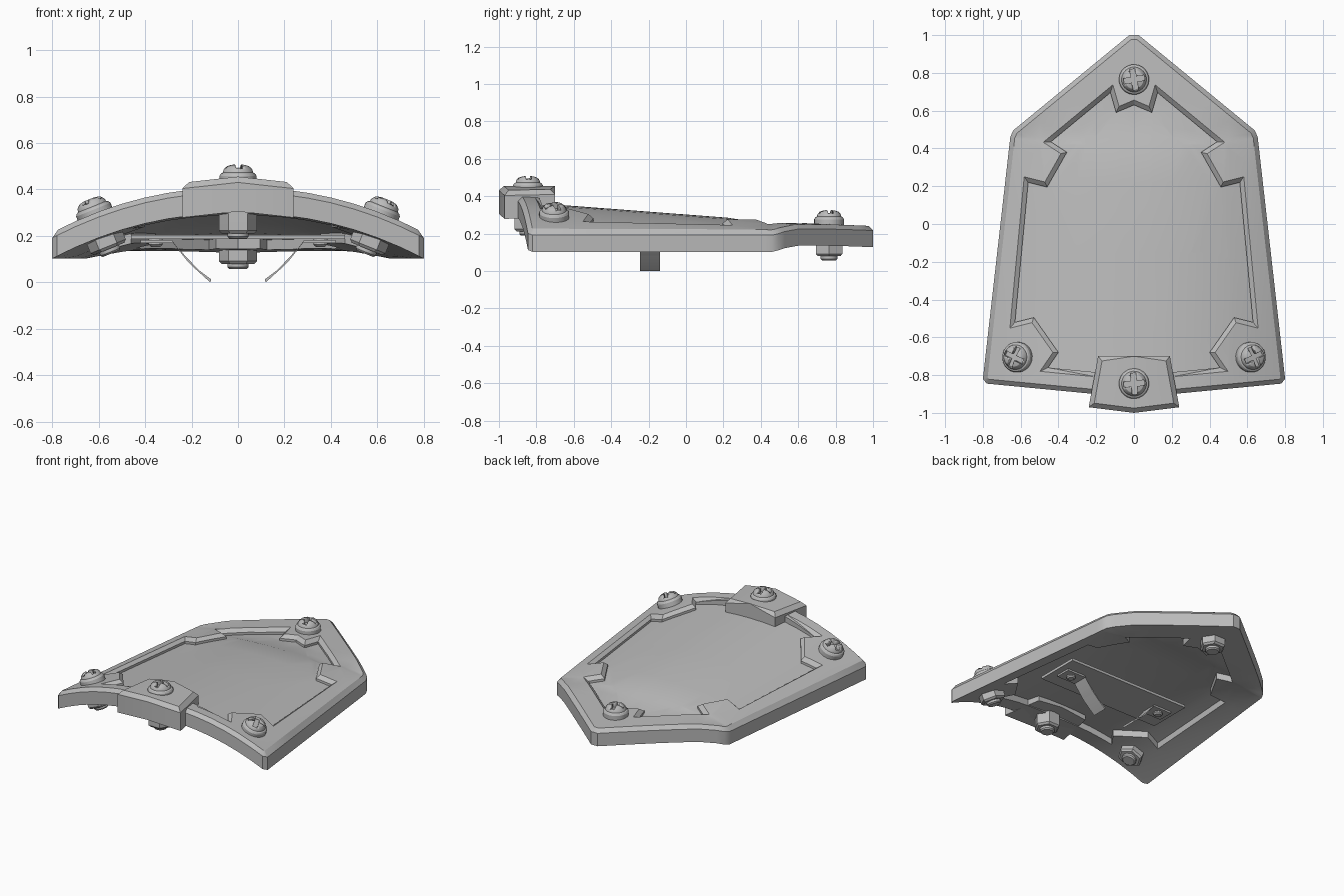
import bpy, bmesh, math
from mathutils import Matrix, Vector

if "Cube" in bpy.data.objects:
    bpy.data.objects.remove(bpy.data.objects["Cube"])

grey = bpy.data.materials.new("grey metal")
grey.diffuse_color = (0.5, 0.5, 0.5, 1)
grey.use_nodes = True
grey.node_tree.nodes["Principled BSDF"].inputs["Base Color"].default_value = grey.diffuse_color


def finish(name, bm):
    bmesh.ops.recalc_face_normals(bm, faces=bm.faces)
    me = bpy.data.meshes.new(name)
    bm.to_mesh(me)
    bm.free()
    me.materials.append(grey)
    ob = bpy.data.objects.new(name, me)
    bpy.context.collection.objects.link(ob)
    bpy.ops.object.select_all(action='DESELECT')
    ob.select_set(True)
    bpy.context.view_layer.objects.active = ob
    bpy.ops.object.shade_smooth_by_angle(angle=math.radians(28))
    return ob


def lerp(t, pts):
    if t <= pts[0][0]:
        return pts[0][1]
    for (a, va), (b, vb) in zip(pts, pts[1:]):
        if t <= b:
            return va + (vb - va) * (t - a) / (b - a)
    return pts[-1][1]


def surface(x, y):
    """Height of the arched shell that flattens toward the pointed back."""
    edge = lerp(y, [(0.46, 0.215), (0.6, 0.242), (1, 0.235)])
    crown = lerp(y, [(-0.9, 0.195), (-0.5, 0.165), (0.22, 0.11), (0.42, 0.08), (0.6, 0.015), (1, 0.005)])
    half = lerp(y, [(-0.84, 0.8), (0.48, 0.65)])
    return edge + crown * (1 - min(1, abs(x) / half) ** 2.2)


def shell(name, outline, thick, lift, bevel):
    """Half outline -> slab, bevelled, draped over the arch, mirrored."""
    bm = bmesh.new()
    face = bm.faces.new([bm.verts.new((x, y, -thick)) for x, y in outline])
    ext = bmesh.ops.extrude_face_region(bm, geom=[face])
    for v in ext['geom']:
        if isinstance(v, bmesh.types.BMVert):
            v.co.z = 0
    if bevel:
        rim = [e for e in bm.edges if all(v.co.z > -1e-5 for v in e.verts)
               and not all(abs(v.co.x) < 1e-5 for v in e.verts)]
        bmesh.ops.bevel(bm, geom=rim, offset=bevel, segments=1, affect='EDGES')
    bm.faces.ensure_lookup_table()
    seam = [f for f in bm.faces if all(abs(v.co.x) < 1e-4 for v in f.verts)]
    bmesh.ops.delete(bm, geom=seam, context='FACES')
    bmesh.ops.triangulate(bm, faces=bm.faces)
    cuts = [((i * 0.1, 0, 0), (1, 0, 0)) for i in range(1, 8)]
    cuts += [((0, y, 0), (0, 1, 0)) for y in (-0.84, -0.5, -0.15, 0.22, 0.42, 0.46, 0.6)]
    for co, no in cuts:
        bmesh.ops.bisect_plane(bm, geom=bm.verts[:] + bm.edges[:] + bm.faces[:],
                               plane_co=co, plane_no=no, dist=1e-5)
    for v in bm.verts:
        v.co.z += surface(v.co.x, v.co.y) + lift
    dup = bmesh.ops.duplicate(bm, geom=bm.verts[:] + bm.edges[:] + bm.faces[:])
    for v in dup['geom']:
        if isinstance(v, bmesh.types.BMVert):
            v.co.x *= -1
    bmesh.ops.remove_doubles(bm, verts=bm.verts, dist=1e-4)
    return finish(name, bm)


# Frame ring and recessed panel
inner = [(0, -0.80), (0.2, -0.785), (0.455, -0.76), (0.40, -0.68), (0.53, -0.495), (0.63, -0.52),
         (0.56, 0.22), (0.46, 0.195), (0.355, 0.38), (0.44, 0.435), (0.125, 0.695), (0.095, 0.59), (0, 0.63)]
outer = [(0, 1), (0.025, 1), (0.64, 0.495), (0.655, 0.46), (0.8, -0.82), (0.78, -0.845), (0, -0.92)]
shell("frame", outer + inner, 0.113, 0, 0.024)
shell("panel", inner, 0.03, -0.04, 0)

# Front tab, a bevelled wedge with a slightly ridged top
bm = bmesh.new()
base = bm.faces.new([bm.verts.new((x, y, 0.305)) for x, y in
                     [(0, -1), (0.24, -0.97), (0.19, -0.7), (0, -0.7), (-0.19, -0.7), (-0.24, -0.97)]])
ext = bmesh.ops.extrude_face_region(bm, geom=[base])
tops = [v for v in ext['geom'] if isinstance(v, bmesh.types.BMVert)]
for v in tops:
    v.co.z = 0.455
bmesh.ops.bevel(bm, geom=[e for e in bm.edges if all(v.co.z > 0.4 for v in e.verts)],
                offset=0.025, segments=1, affect='EDGES')
bmesh.ops.triangulate(bm, faces=bm.faces)
bmesh.ops.bisect_plane(bm, geom=bm.verts[:] + bm.edges[:] + bm.faces[:],
                       plane_co=(0, 0, 0), plane_no=(1, 0, 0), dist=1e-5)
for v in bm.verts:
    v.co.z -= abs(v.co.x) * 0.11
finish("front_tab", bm)


def lathe(bm, profile, sides):
    vs = [bm.verts.new((r, 0, z)) for r, z in profile]
    es = [bm.edges.new(p) for p in zip(vs, vs[1:])]
    bmesh.ops.spin(bm, geom=vs + es, cent=(0, 0, 0), axis=(0, 0, 1),
                   angle=math.tau, steps=sides, use_merge=True)
    bmesh.ops.remove_doubles(bm, verts=bm.verts, dist=1e-5)


# Screw head with a cross slot
bm = bmesh.new()
lathe(bm, [(0, -0.03), (0.08, -0.03), (0.08, 0.008), (0.074, 0.018), (0.066, 0.022),
           (0.062, 0.036), (0.05, 0.049), (0.03, 0.056), (0, 0.058)], 24)
head = finish("screw_head", bm)
for i, size in enumerate([(0.11, 0.028, 0.07), (0.028, 0.11, 0.07)]):
    bm = bmesh.new()
    bmesh.ops.create_cube(bm, size=1, matrix=Matrix.Translation((0, 0, 0.058)) @ Matrix.Diagonal((*size, 1)))
    cutter = finish("slot_cutter", bm)
    cutter.hide_render = True
    mod = head.modifiers.new("slot", 'BOOLEAN')
    mod.object, mod.operation, mod.solver = cutter, 'DIFFERENCE', 'EXACT'
    bpy.context.view_layer.objects.active = head
    bpy.ops.object.modifier_apply(modifier=mod.name)
    bpy.data.objects.remove(cutter)

# Hex nut with the screw end poking out, measured down from its seat
bm = bmesh.new()
lathe(bm, [(0, 0.07), (0.078, 0.07), (0.082, 0), (0.082, -0.052), (0.07, -0.064), (0, -0.064)], 6)
lathe(bm, [(0, -0.04), (0.046, -0.04), (0.046, -0.078), (0.038, -0.086), (0, -0.086)], 16)
nut = finish("nut", bm)

# Place the four fasteners: x, y, head height, tilt, slot turn, nut drop
fasteners = [(0, 0.765, 0.268, 0, 10, 0.125), (0, -0.845, 0.45, 0, 5, 0.175),
             (0.62, -0.705, 0.305, 22, 25, 0.11), (-0.62, -0.705, 0.305, -22, -25, 0.11)]
for i, (x, y, z, tilt, turn, drop) in enumerate(fasteners):
    base = Matrix.Translation((x, y, z)) @ Matrix.Rotation(math.radians(tilt), 4, 'Y')
    for part, local in ((head, Matrix.Rotation(math.radians(turn), 4, 'Z')),
                        (nut, Matrix.Translation((0, 0, -drop)))):
        ob = part if i == 0 else part.copy()
        if i:
            bpy.context.collection.objects.link(ob)
        ob.matrix_world = base @ local

# Flat mounting plate under the panel
bm = bmesh.new()
bmesh.ops.create_cube(bm, size=1, matrix=Matrix.Translation((0, -0.2, 0.195)) @ Matrix.Diagonal((0.92, 0.3, 0.018, 1)))
finish("mounting_plate", bm)

# Bent spring clips and their rivets
for s in (1, -1):
    bm = bmesh.new()
    path = [(0.42, 0.182), (0.285, 0.182), (0.215, 0.087), (0.115, 0.012)]
    under = [(0.42, 0.17), (0.28, 0.17), (0.205, 0.077), (0.12, 0.0)]
    f = bm.faces.new([bm.verts.new((s * x, -0.245, z)) for x, z in path + under[::-1]])
    ext = bmesh.ops.extrude_face_region(bm, geom=[f])
    for v in ext['geom']:
        if isinstance(v, bmesh.types.BMVert):
            v.co.y = -0.14
    finish("spring_clip", bm)
    bm = bmesh.new()
    lathe(bm, [(0, 0.19), (0.03, 0.19), (0.03, 0.162), (0.02, 0.153), (0, 0.152)], 12)
    rivet = finish("rivet", bm)
    rivet.location = (s * 0.355, -0.19, 0)
